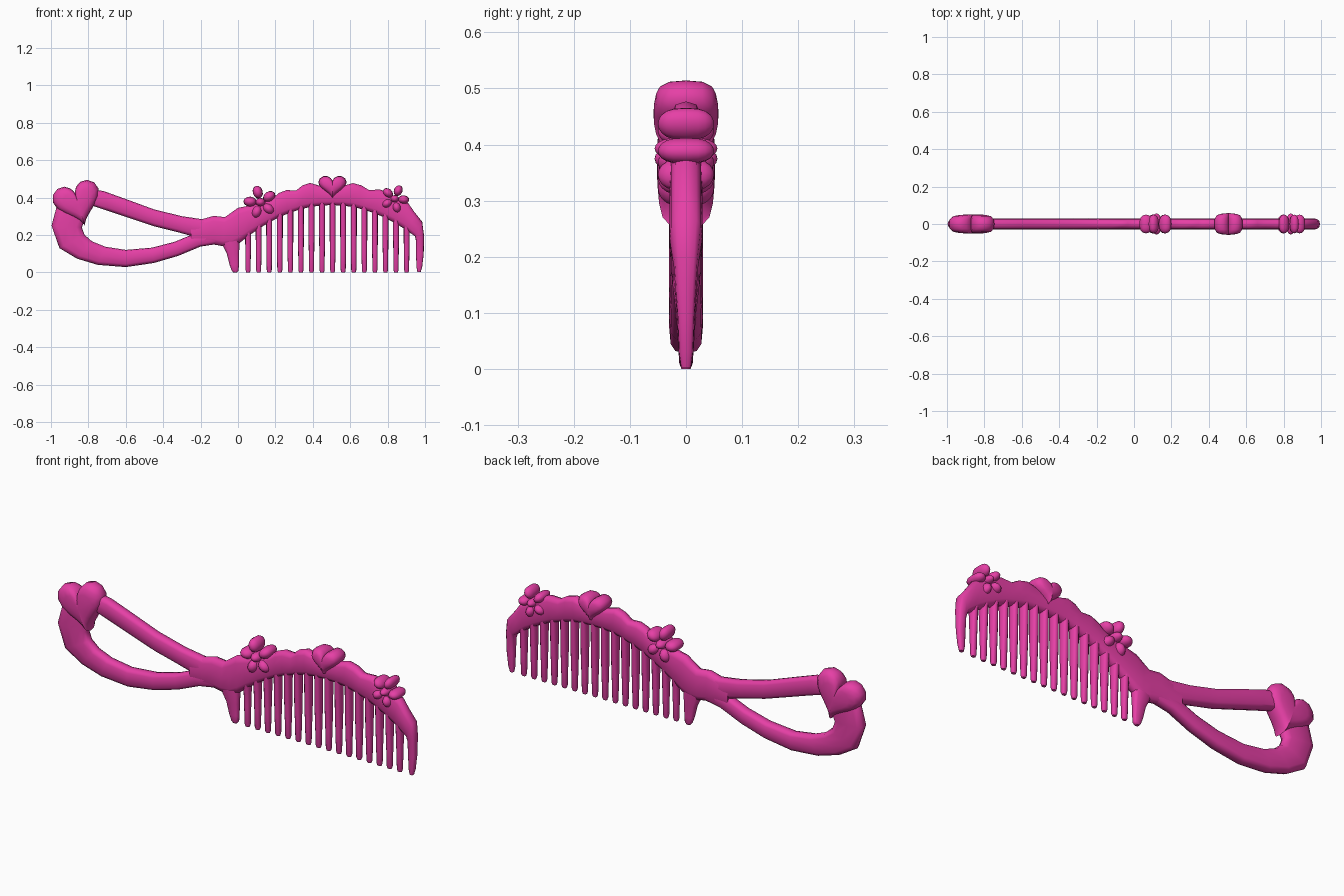
import bpy, bmesh, math
from mathutils import Vector

if "Cube" in bpy.data.objects:
    bpy.data.objects.remove(bpy.data.objects["Cube"])

pink = bpy.data.materials.new("pink_plastic")
pink.diffuse_color = (0.79, 0.05, 0.38, 1)
pink.use_nodes = True
pink.node_tree.nodes["Principled BSDF"].inputs["Base Color"].default_value = pink.diffuse_color


def spow(v, e):
    return math.copysign(abs(v) ** e, v)


def finish(name, bm, angle=60):
    bmesh.ops.recalc_face_normals(bm, faces=bm.faces)
    me = bpy.data.meshes.new(name)
    bm.to_mesh(me)
    bm.free()
    ob = bpy.data.objects.new(name, me)
    bpy.context.collection.objects.link(ob)
    me.materials.append(pink)
    bpy.ops.object.select_all(action='DESELECT')
    ob.select_set(True)
    bpy.context.view_layer.objects.active = ob
    bpy.ops.object.shade_smooth_by_angle(angle=math.radians(angle))
    return ob


def bridge(bm, rings):
    for a, b in zip(rings, rings[1:]):
        n = len(a)
        for i in range(n):
            bm.faces.new((a[i], a[(i + 1) % n], b[(i + 1) % n], b[i]))


def ribbon(bm, pairs, n=12, e=0.65):
    """Loft rounded sections between edge points: (x1, z1, x2, z2, half depth)."""
    rings = []
    for x1, z1, x2, z2, h in pairs:
        a, b = Vector((x1, 0, z1)), Vector((x2, 0, z2))
        ring = []
        for i in range(n):
            t = 2 * math.pi * i / n
            p = (a + b) / 2 + (a - b) / 2 * spow(math.cos(t), e)
            ring.append(bm.verts.new((p.x, h * spow(math.sin(t), e), p.z)))
        rings.append(ring)
    bridge(bm, rings)
    bm.faces.new(rings[0])
    bm.faces.new(rings[-1])


def arch(x):
    return 0.36 - 0.84 * (x - 0.5) ** 2


# Scalloped spine: neck, wavy top edge over the arch, then the right end tooth
spine = [(-.25, .27, -.25, .14, .028), (-.19, .285, -.18, .146, .029),
         (-.13, .302, -.13, .149, .029), (-.07, .295, -.08, .14, .029),
         (-.035, .32, -.03, .14, .029)]
top = [(0, .345), (.05, .355), (.12, .37), (.19, .40), (.22, .425), (.26, .44),
       (.31, .437), (.345, .465), (.385, .478), (.43, .465), (.5, .455),
       (.57, .465), (.615, .477), (.66, .465), (.70, .44), (.76, .443),
       (.80, .425), (.86, .395), (.91, .37), (.945, .32), (.985, .27)]
for x, z in top:
    xl = 0.5 + (x - 0.5) * (0.92 if x > .5 else 0.98)
    spine.append((x, z, xl, arch(xl), .029))
spine += [(.994, .2, .951, .17, .022), (.993, .1, .952, .1, .016),
          (.985, .03, .954, .03, .013), (.977, .002, .959, .002, .009)]
bm = bmesh.new()
ribbon(bm, spine)
finish("comb_spine", bm)

# Left end tooth flaring up into the neck
bm = bmesh.new()
ribbon(bm, [(-.10, .2, .005, .2, .025), (-.08, .14, .008, .16, .024),
            (-.06, .1, .006, .1, .018), (-.045, .04, .005, .04, .014),
            (-.034, .01, .003, .01, .012), (-.026, 0, -.005, 0, .008)])
finish("end_tooth", bm)

# Row of tapered teeth
bm = bmesh.new()
for i in range(16):
    x = 0.054 + i * 0.0565
    rows = [(arch(x) + .03, .016, .025), (.2, .016, .021), (.1, .0145, .016),
            (.012, .0135, .012), (0, .010, .008)]
    ribbon(bm, [(x - w, z, x + w, z, h) for z, w, h in rows], 10, 0.75)
finish("teeth", bm)

# Handle: upper bar and lower hook forming an open loop
bm = bmesh.new()
ribbon(bm, [(-.13, .285, -.15, .17, .026), (-.19, .284, -.25, .195, .028),
            (-.3, .30, -.33, .217, .028), (-.45, .337, -.45, .247, .029),
            (-.6, .392, -.58, .29, .029), (-.72, .435, -.69, .327, .029),
            (-.82, .45, -.79, .36, .028)])
finish("handle_upper_bar", bm)
bm = bmesh.new()
ribbon(bm, [(-.12, .24, -.12, .15, .026), (-.25, .2, -.2, .138, .028),
            (-.34, .163, -.32, .088, .029), (-.46, .132, -.45, .05, .03),
            (-.6, .12, -.6, .028, .03), (-.71, .137, -.75, .04, .03),
            (-.78, .165, -.86, .073, .03), (-.82, .20, -.955, .13, .03),
            (-.835, .24, -.997, .25, .03), (-.81, .3, -.97, .35, .03),
            (-.8, .35, -.94, .39, .025)])
finish("handle_lower_hook", bm)


# Puffed hearts
def heart(name, cx, cz, width, height, depth, tilt):
    bm = bmesh.new()
    n, ca, sa = 24, math.cos(tilt), math.sin(tilt)
    rings = []
    for y, s in ((-.98, .3), (-.92, .6), (-.8, .82), (-.5, .96), (0, 1),
                 (.5, .96), (.8, .82), (.92, .6), (.98, .3)):
        ring = []
        for i in range(n):
            t = 2 * math.pi * i / n
            u = math.sin(t) ** 3 / 2 * width * s
            v = (13 * math.cos(t) - 5 * math.cos(2 * t) - 2 * math.cos(3 * t)
                 - math.cos(4 * t) + 2.5) / 29 * height * s
            ring.append(bm.verts.new((cx + u * ca - v * sa, y * depth,
                                      cz + u * sa + v * ca)))
        rings.append(ring)
    bridge(bm, rings)
    for ring, y in ((rings[0], -1), (rings[-1], 1)):
        c = bm.verts.new((cx, y * depth, cz))
        for i in range(n):
            bm.faces.new((ring[i], ring[(i + 1) % n], c))
    finish(name, bm)


heart("handle_heart", -.853, .362, .255, .235, .052, math.radians(17))
heart("spine_heart", .505, .455, .152, .122, .058, 0)


# Flowers: five plump petals round a button centre, the same front and back
def flower(name, cx, cz, r, start):
    bm = bmesh.new()
    parts = [(0, 0, .30 * r, .26 * r, .056)]
    parts += [(.62 * r, math.radians(start + 72 * k), .39 * r, .30 * r, .05)
              for k in range(5)]
    for dist, ang, along, across, depth in parts:
        ca, sa = math.cos(ang), math.sin(ang)
        blob = bmesh.ops.create_uvsphere(bm, u_segments=12, v_segments=10, radius=1)
        for v in blob["verts"]:
            x, y, z = v.co
            u, w = dist + along * x, across * y
            v.co = (cx + u * ca - w * sa, depth * spow(z, .7), cz + u * sa + w * ca)
    finish(name, bm)


flower("flower_left", .12, .375, .09, 105)
flower("flower_right", .838, .393, .077, 67)
